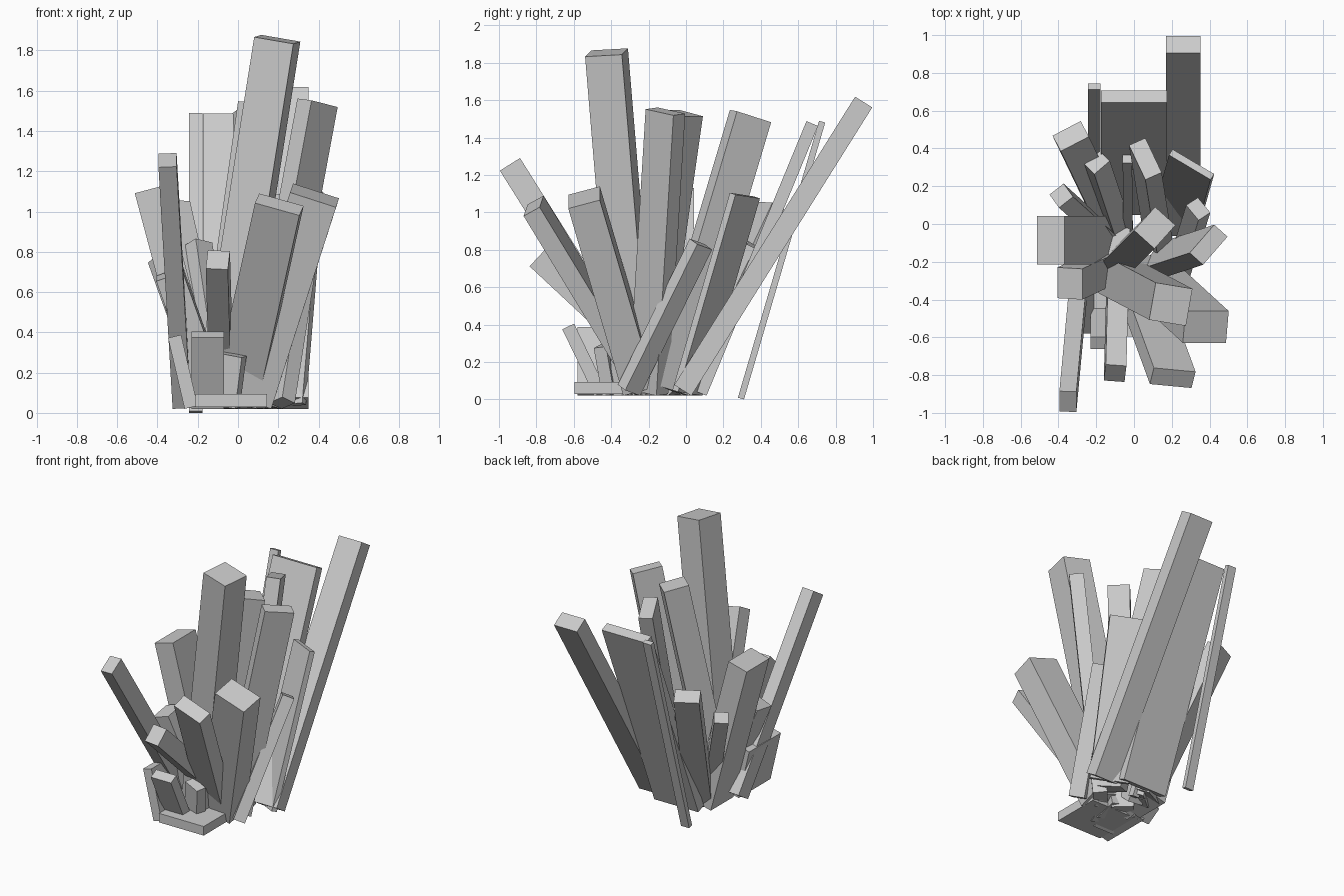
import bpy, bmesh
from math import radians, cos, sin
from mathutils import Vector

if "Cube" in bpy.data.objects:
    bpy.data.objects.remove(bpy.data.objects["Cube"])

HEART = Vector((-.03, -.17, .06))   # point the cluster grows out of


def crystal(name, x, y, z, w, d=None, turn=0, foot=None, spread=.28, ground=.02):
    """Square-ended prism with top centre x, y, z. Without a foot it radiates from the heart.
    The lower end slides along the axis until its lowest corner meets the ground."""
    top = Vector((x, y, z))
    if foot:
        base = Vector((*foot, HEART.z))
    else:
        base = HEART.lerp(top, spread)
        base.z = HEART.z
    axis = (top - base).normalized()
    u = Vector((cos(radians(turn)), sin(radians(turn)), 0))
    u = (u - axis * u.dot(axis)).normalized() * w / 2
    v = axis.cross(u).normalized() * (d or w) / 2
    base -= axis * (base.z - abs(u.z) - abs(v.z) - ground) / axis.z

    bm = bmesh.new()
    bmesh.ops.create_cube(bm, size=2)
    for p in bm.verts:
        p.co = (top if p.co.z > 0 else base) + u * p.co.x + v * p.co.y
    mesh = bpy.data.meshes.new(name)
    bm.to_mesh(mesh)
    bm.free()
    bpy.context.collection.objects.link(bpy.data.objects.new(name, mesh))


# tall centre crystals
crystal("tallest_crystal", .195, -.425, 1.855, .2, turn=-10, foot=(-.09, -.275))
crystal("centre_crystal", .11, -.02, 1.53, .17, .145, 48, foot=(-.1, -.23))
crystal("right_crystal", .395, -.11, 1.54, .2, .095, 48, foot=(.12, -.2))
crystal("rear_centre_crystal", .06, .345, 1.515, .21, .095, -66, foot=(.13, -.09))

# back slabs, leaning straight back
crystal("long_back_crystal", .26, .95, 1.59, .182, .108, foot=(.26, -.01))
crystal("wide_back_slab", 0, .675, 1.475, .35, .067, foot=(0, .09))
crystal("thin_back_slab", -.21, .728, 1.485, .065, .034, foot=(-.21, .31), ground=0)
crystal("right_back_slab", .305, .315, 1.09, .257, .037, -32, foot=(.22, .015))

# front fan
crystal("front_right_crystal", .38, -.545, 1.08, .24, .175, -5, spread=.2)
crystal("front_crystal", .205, -.815, 1.035, .23, .1, -14, spread=.08)
crystal("front_left_long_crystal", -.35, -.94, 1.255, .09, .127, foot=(-.28, -.19))
crystal("low_front_crystal", -.1, -.79, .76, .11, .125, -7, foot=(-.08, -.04))

# left and back-left fan, radiating from the heart
crystal("left_crystal", -.44, -.085, 1.11, .15, .257, foot=(-.16, -.085))
crystal("back_left_crystal", -.335, .465, 1.03, .168, .105, 28)
crystal("small_left_crystal", -.385, .15, .77, .095, turn=-52)
crystal("small_rear_crystal", -.195, .325, .84, .11, .08, 45)
crystal("slim_rear_crystal", -.035, .345, .82, .05)
crystal("low_left_crystal", -.34, -.315, .69, .14, .165)
crystal("small_right_crystal", .34, .08, .83, .107, .08, -57, foot=(.22, -.3))

# stubs and flat plate at the foot
crystal("front_stub", -.15, -.63, .39, .16, .07, foot=(-.15, -.47))
crystal("left_stub_slab", -.315, -.4, .38, .067, .36, foot=(-.24, -.4))
crystal("inner_stub", -.03, -.44, .29, .13, .07, -20, foot=(-.06, -.4))
bpy.ops.mesh.primitive_cube_add(size=1, location=(-.033, -.42, .062))
plate = bpy.context.object
plate.name = "foot_plate"
plate.scale = (.355, .35, .065)
